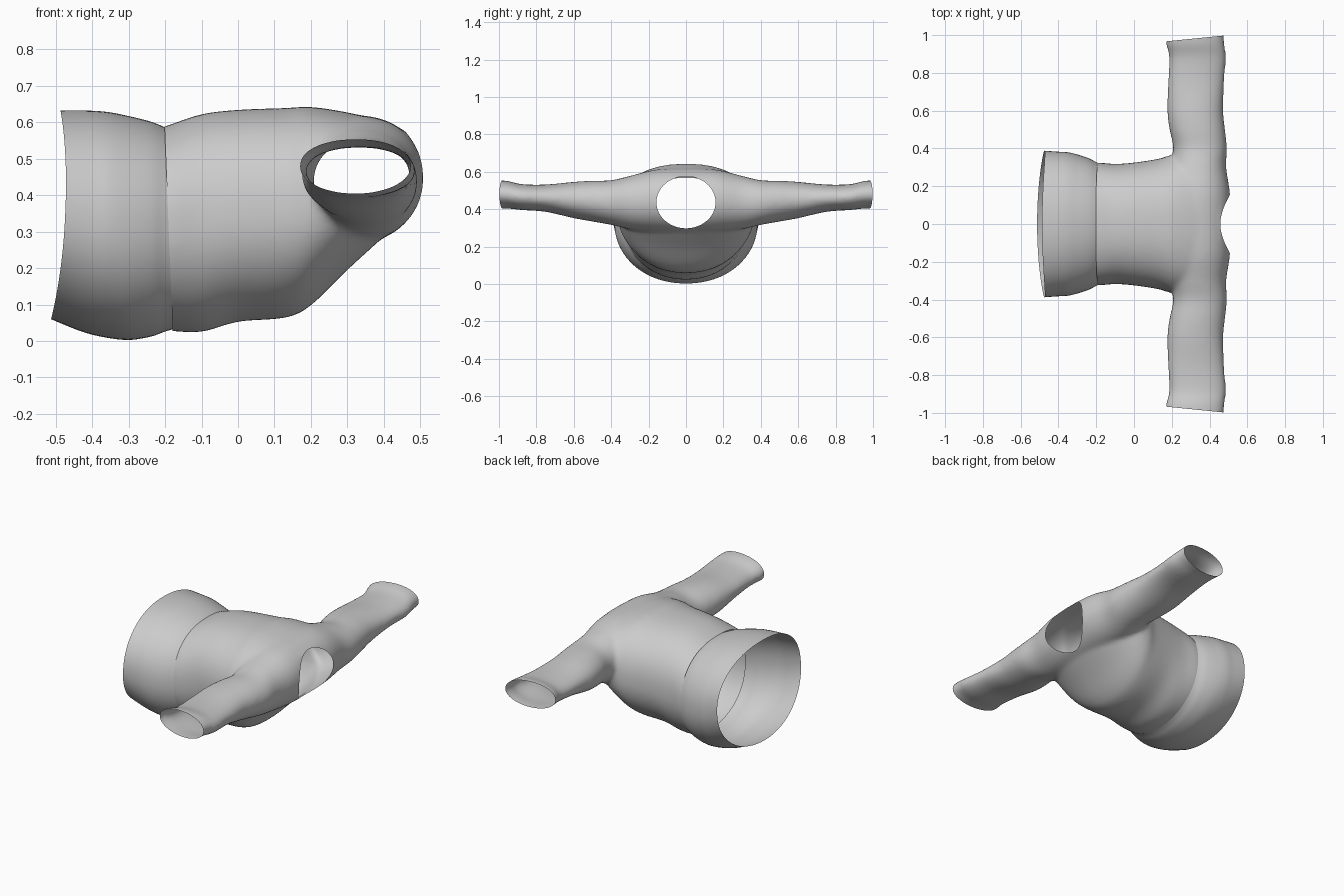
import bpy, bmesh, math
from mathutils import Vector

if "Cube" in bpy.data.objects:
    bpy.data.objects.remove(bpy.data.objects["Cube"])

SIDES = 96


def spline(rows, steps):
    # Catmull-Rom interpolation through the section table
    out = []
    for i in range(len(rows) - 1):
        a, b, c, d = (rows[max(0, min(len(rows) - 1, i + k))] for k in (-1, 0, 1, 2))
        for s in range(steps):
            t = s / steps
            out.append([q + 0.5 * t * (r - p + t * (2*p - 5*q + 4*r - s2 + t * (3*(q - r) + s2 - p)))
                        for p, q, r, s2 in zip(a, b, c, d)])
    return out + [list(rows[-1])]


def spow(v, e):
    return math.copysign(abs(v) ** e, v)


def loft(name, rows, along, top=2.0, bottom=2.0, caps=True, steps=6):
    # rows: position, side min, side max, z min, z max
    bm = bmesh.new()
    rings = []
    for p, u0, u1, z0, z1 in spline(rows, steps):
        ring = []
        for k in range(SIDES):
            a = 2 * math.pi * k / SIDES
            e = 2 / (top if math.sin(a) > 0 else bottom)
            u = (u0 + u1) / 2 + (u1 - u0) / 2 * spow(math.cos(a), e)
            z = (z0 + z1) / 2 + (z1 - z0) / 2 * spow(math.sin(a), e)
            ring.append(bm.verts.new((p, u, z) if along == 'X' else (u, p, z)))
        rings.append(ring)
    for r, s in zip(rings, rings[1:]):
        for k in range(SIDES):
            j = (k + 1) % SIDES
            bm.faces.new((r[k], r[j], s[j], s[k]))
    if caps:
        bm.faces.new(rings[0])
        bm.faces.new(rings[-1])
    bmesh.ops.recalc_face_normals(bm, faces=bm.faces)
    me = bpy.data.meshes.new(name)
    bm.to_mesh(me)
    bm.free()
    ob = bpy.data.objects.new(name, me)
    bpy.context.collection.objects.link(ob)
    return ob


def activate(*obs):
    bpy.ops.object.select_all(action='DESELECT')
    for o in obs:
        o.select_set(True)
    bpy.context.view_layer.objects.active = obs[0]


# torso, tapering along the chest towards the neck
torso = loft("torso", [
    (-0.24, -0.32, 0.32, 0.03, 0.575),
    (-0.19, -0.325, 0.325, 0.028, 0.592),
    (-0.10, -0.318, 0.318, 0.025, 0.622),
    (0.0, -0.325, 0.325, 0.053, 0.634),
    (0.13, -0.345, 0.345, 0.064, 0.639),
    (0.20, -0.365, 0.365, 0.098, 0.642),
    (0.30, -0.365, 0.365, 0.195, 0.627),
    (0.40, -0.32, 0.32, 0.287, 0.602),
    (0.47, -0.23, 0.23, 0.36, 0.57)], 'X', top=2.35, bottom=2.1)

# shoulders and both sleeves as one mirrored tube
half = [
    (0.0, 0.15, 0.51, 0.27, 0.618),
    (0.16, 0.15, 0.508, 0.275, 0.612),
    (0.30, 0.19, 0.488, 0.293, 0.578),
    (0.40, 0.208, 0.492, 0.316, 0.555),
    (0.50, 0.188, 0.482, 0.334, 0.552),
    (0.60, 0.176, 0.472, 0.352, 0.546),
    (0.75, 0.18, 0.477, 0.386, 0.532),
    (0.88, 0.186, 0.487, 0.396, 0.534),
    (0.96, 0.168, 0.478, 0.404, 0.552),
    (1.05, 0.165, 0.472, 0.402, 0.555)]
sleeves = loft("sleeves", [(-r[0],) + r[1:] for r in half[:0:-1]] + half, 'Y', top=2.15)

# fuse into one soft garment
activate(torso, sleeves)
bpy.ops.object.join()
shirt = torso
shirt.name = "shirt_body"
m = shirt.modifiers.new("fuse", 'REMESH')
m.mode = 'VOXEL'
m.voxel_size = 0.011
m = shirt.modifiers.new("soften", 'SMOOTH')
m.factor = 0.5
m.iterations = 14

# neck opening
NZ, NY, NH = 0.437, 0.158, 0.139
cutter = loft("neck_cutter", [(0.34, -NY, NY, NZ - NH, NZ + NH),
                              (0.70, -NY, NY, NZ - NH, NZ + NH)], 'X', steps=1)
m = shirt.modifiers.new("neck", 'BOOLEAN')
m.operation = 'DIFFERENCE'
m.solver = 'EXACT'
m.object = cutter
activate(shirt)
bpy.ops.object.convert(target='MESH')
bpy.data.objects.remove(cutter)

bm = bmesh.new()
bm.from_mesh(shirt.data)
pocket = []
for f in bm.faces:
    c = f.calc_center_median()
    if c.x > 0.33 and (c.y / NY) ** 2 + ((c.z - NZ) / NH) ** 2 < 1.0003:
        pocket.append(f)
bmesh.ops.delete(bm, geom=pocket, context='FACES')
# trim cuffs and waist open
for co, no in (((0.17, 0.967, 0), (-0.1, 1, 0)),
               ((0.17, -0.967, 0), (-0.1, -1, 0)),
               ((-0.19, 0, 0.3), (-1, 0, -0.04))):
    bmesh.ops.bisect_plane(bm, geom=bm.verts[:] + bm.edges[:] + bm.faces[:],
                           plane_co=Vector(co), plane_no=Vector(no), clear_outer=True)
bm.to_mesh(shirt.data)
bm.free()

# flared hem band tucked under the torso
band = loft("hem_band", [
    (-0.50, -0.388, 0.388, 0.06, 0.632),
    (-0.42, -0.383, 0.383, 0.026, 0.632),
    (-0.36, -0.38, 0.38, 0.01, 0.628),
    (-0.30, -0.368, 0.368, 0.003, 0.617),
    (-0.24, -0.348, 0.348, 0.012, 0.602),
    (-0.20, -0.328, 0.328, 0.026, 0.586),
    (-0.165, -0.312, 0.312, 0.036, 0.568)], 'X', top=2.2, bottom=2.1, caps=False)
for v in band.data.vertices:
    w = max(0, min(1, (-0.3 - v.co.x) / 0.2))
    v.co.x += w * (0.026 * (v.co.y / 0.388) ** 2 + 0.045 * (v.co.z - 0.345))

for ob in (shirt, band):
    activate(ob)
    bpy.ops.object.shade_smooth()
